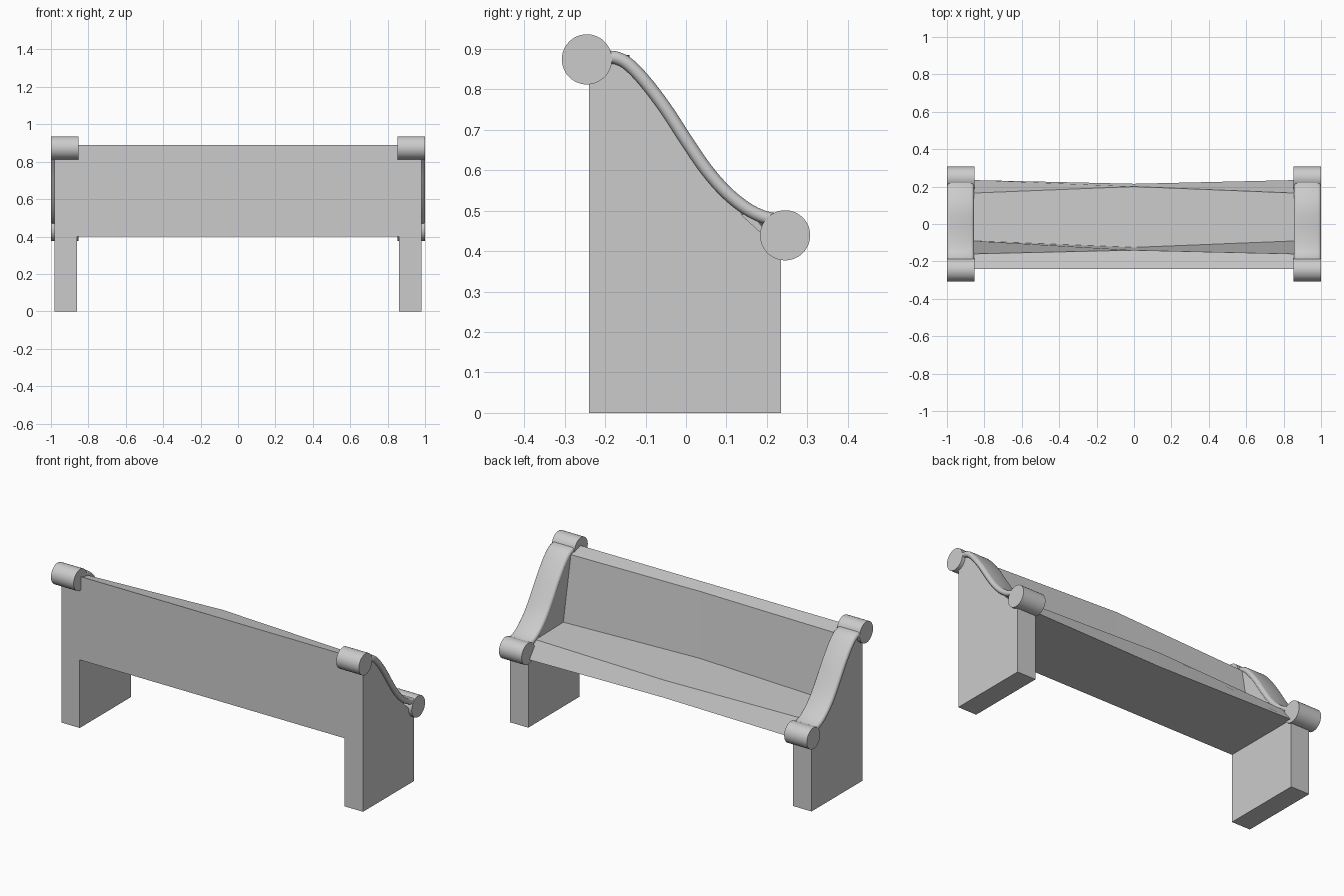
import bpy, bmesh, math
from mathutils import Vector

if "Cube" in bpy.data.objects:
    bpy.data.objects.remove(bpy.data.objects["Cube"])


def finish(name, bm, smooth=False):
    bmesh.ops.recalc_face_normals(bm, faces=bm.faces)
    me = bpy.data.meshes.new(name)
    bm.to_mesh(me)
    bm.free()
    ob = bpy.data.objects.new(name, me)
    bpy.context.collection.objects.link(ob)
    if smooth:
        bpy.ops.object.select_all(action='DESELECT')
        ob.select_set(True)
        bpy.context.view_layer.objects.active = ob
        bpy.ops.object.shade_smooth_by_angle(angle=math.radians(40))
    return ob


def loft(name, sections, smooth=False):
    """Skin a list of closed point rings and cap both ends."""
    bm = bmesh.new()
    rings = [[bm.verts.new(p) for p in s] for s in sections]
    n = len(rings[0])
    for a, b in zip(rings, rings[1:]):
        for i in range(n):
            bm.faces.new((a[i], a[(i + 1) % n], b[(i + 1) % n], b[i]))
    bm.faces.new(rings[0])
    bm.faces.new(rings[-1])
    return finish(name, bm, smooth)


def slab(name, profile, x0, x1, smooth=False):
    return loft(name, [[(x, y, z) for y, z in profile] for x in (x0, x1)], smooth)


def smooth_path(pts, steps=4):
    """Catmull-Rom interpolation of (y, z) points."""
    p = [Vector(q) for q in pts]
    p = [2 * p[0] - p[1]] + p + [2 * p[-1] - p[-2]]
    out = []
    for a, b, c, d in zip(p, p[1:], p[2:], p[3:]):
        for k in range(steps):
            t = k / steps
            out.append(0.5 * (2 * b + (c - a) * t + (2 * a - 5 * b + 4 * c - d) * t * t
                              + (3 * b - a - 3 * c + d) * t ** 3))
    return out + [p[-2]]


# Seat and back: one L-shaped body whose faces bend at the middle
end = [(-.24, .40), (.235, .40), (.165, .49), (-.09, .495), (-.16, .865), (-.24, .89)]
mid = [(-.24, .40), (.215, .40), (.20, .495), (-.125, .50), (-.14, .885), (-.24, .89)]
loft("seat_and_back", [[(x, y, z) for y, z in prof]
                       for x, prof in ((-.87, end), (0, mid), (.87, end))])

# Curve shared by the arm rests and the side panels
curve = smooth_path([(-.20, .880), (-.17, .877), (-.14, .860), (-.10, .818), (-.05, .752),
                     (0, .675), (.05, .602), (.10, .545), (.15, .505), (.19, .485), (.22, .478)])

panel_top = [(p.x, p.y - .012) for p in curve if -.17 < p.x < .13]
panel = [(.235, .40), (-.24, .40), (-.24, .87), (-.2, .868)] + panel_top + [(.14, .487)]
leg = [(-.24, 0), (.235, 0), (.235, .40), (-.24, .40)]

# Rounded cross-section of the arm rest as (across, thickness)
half_w, r = .0725, .016
section = []
for i in range(14):
    a = math.pi * (i % 7) / 6
    s = 1 if i < 7 else -1
    section.append((s * (half_w - r + r * math.sin(a)), s * r * math.cos(a)))

for side, s in (("right", 1), ("left", -1)):
    slab(side + "_leg", leg, s * .86, s * .98)
    slab(side + "_side_panel", panel, s * .86, s * .98)

    # S-shaped arm rest
    rings = []
    for i, p in enumerate(curve):
        t = (curve[min(i + 1, len(curve) - 1)] - curve[max(i - 1, 0)]).normalized()
        n = Vector((-t.y, t.x))
        rings.append([(s * .9275 + u, p.x + n.x * v, p.y + n.y * v) for u, v in section])
    loft(side + "_arm_rest", rings, True)

    # Scroll rolls at both ends of the arm rest
    for part, cy, cz in (("upper", -.245, .874), ("lower", .245, .439)):
        circle = [(cy + .062 * math.cos(math.tau * k / 48), cz + .062 * math.sin(math.tau * k / 48))
                  for k in range(48)]
        slab(f"{side}_{part}_roll", circle, s * .853, s * 1.0, True)
